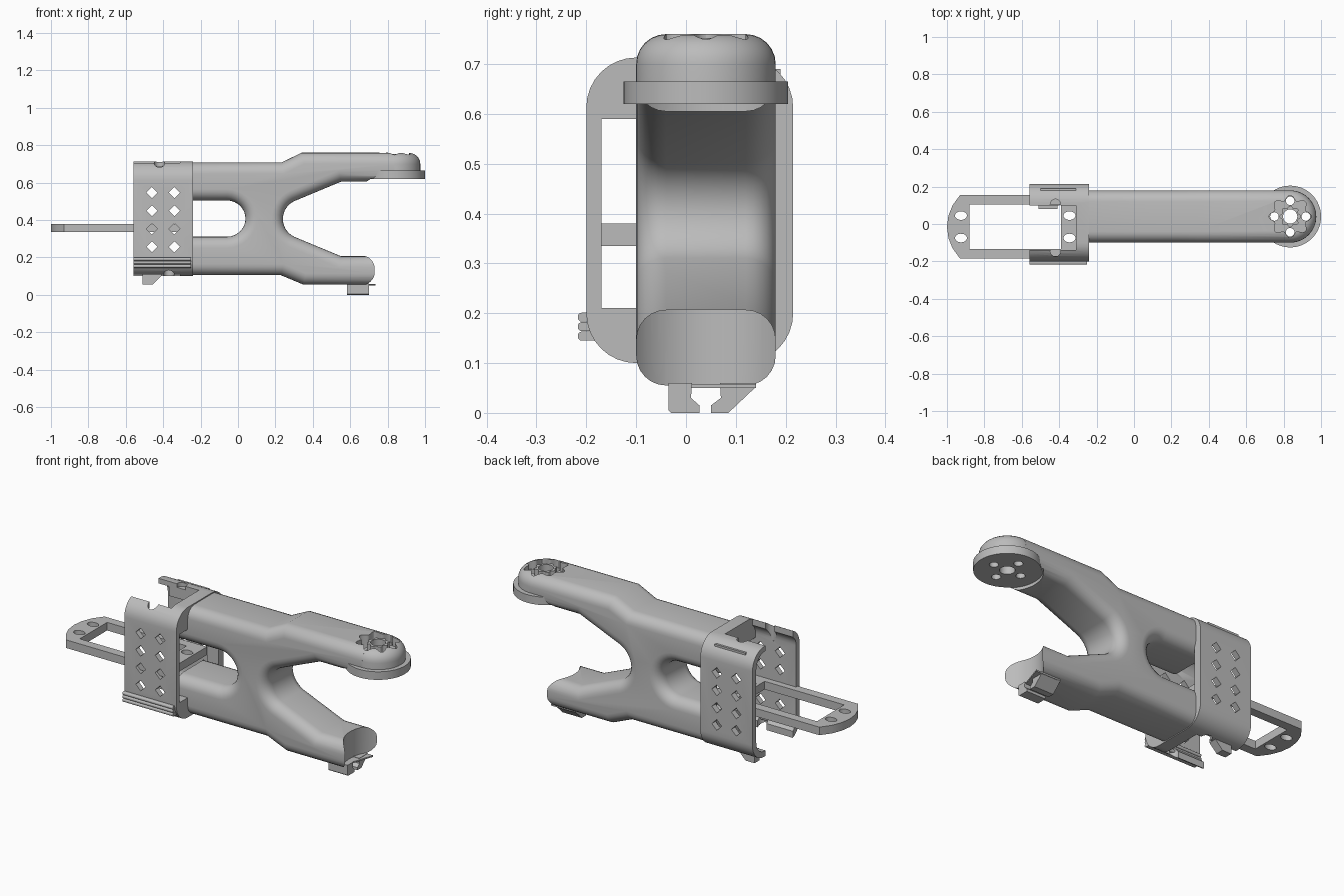
import bpy, bmesh
from math import cos, sin, pi, radians

if "Cube" in bpy.data.objects:
    bpy.data.objects.remove(bpy.data.objects["Cube"])

grey = bpy.data.materials.new("plain grey")
grey.use_nodes = True
colour = (0.5, 0.5, 0.5, 1)
grey.diffuse_color = colour
grey.node_tree.nodes["Principled BSDF"].inputs["Base Color"].default_value = colour


def arc(cx, cy, rx, ry, start, end, steps):
    """Points along an elliptical arc, angles in degrees."""
    angles = [radians(start + (end - start) * i / steps) for i in range(steps + 1)]
    return [(cx + rx * cos(t), cy + ry * sin(t)) for t in angles]


def circle(cx, cy, r, n=48):
    return arc(cx, cy, r, r, 0, 360, n)[:-1]


def rounded_rect(a0, a1, b0, b1, r):
    return (arc(a1 - r, b0 + r, r, r, -90, 0, 8) + arc(a1 - r, b1 - r, r, r, 0, 90, 8)
            + arc(a0 + r, b1 - r, r, r, 90, 180, 8) + arc(a0 + r, b0 + r, r, r, 180, 270, 8))


def box(a0, a1, b0, b1):
    return [(a0, b0), (a1, b0), (a1, b1), (a0, b1)]


def scallop(cx, cy, r, depth, lobes=8):
    pts = []
    for i in range(96):
        t = 2 * pi * i / 96
        d = r + depth * cos(lobes * t)
        pts.append((cx + d * cos(t), cy + d * sin(t)))
    return pts


def prism(name, pts, lo, hi, axis, bevel=0, rule=None):
    """Extrude a flat outline along an axis, rounding the edges the rule picks."""
    place = {"x": lambda p, h: (h, p[0], p[1]),
             "y": lambda p, h: (p[0], h, p[1]),
             "z": lambda p, h: (p[0], p[1], h)}[axis]
    bm = bmesh.new()
    rings = [[bm.verts.new(place(p, h)) for p in pts] for h in (lo, hi)]
    bm.faces.new(rings[0])
    bm.faces.new(rings[1])
    n = len(pts)
    for i in range(n):
        j = (i + 1) % n
        bm.faces.new((rings[0][i], rings[0][j], rings[1][j], rings[1][i]))
    bmesh.ops.recalc_face_normals(bm, faces=bm.faces)
    if bevel:
        edges = [e for e in bm.edges if rule(e.verts[0].co, e.verts[1].co)]
        bmesh.ops.bevel(bm, geom=edges, offset=bevel, segments=6, profile=0.5,
                        affect="EDGES", clamp_overlap=False)
    mesh = bpy.data.meshes.new(name)
    bm.to_mesh(mesh)
    bm.free()
    mesh.materials.append(grey)
    obj = bpy.data.objects.new(name, mesh)
    bpy.context.collection.objects.link(obj)
    return obj


def activate(obj):
    bpy.ops.object.select_all(action="DESELECT")
    obj.select_set(True)
    bpy.context.view_layer.objects.active = obj


def combine(obj, operation, *tool_args):
    """Cut or join a prism, then discard it."""
    tool = prism("helper", *tool_args)
    tool.hide_render = True
    mod = obj.modifiers.new("shape", "BOOLEAN")
    mod.operation, mod.solver, mod.object = operation, "EXACT", tool
    activate(obj)
    bpy.ops.object.modifier_apply(modifier=mod.name)
    bpy.data.objects.remove(tool)


def cut(obj, *args):
    combine(obj, "DIFFERENCE", *args)


HX, HY = 0.835, 0.04      # hub centre
FRONT, BACK = -0.1, 0.18  # body sides

# Forked body with a rounded slot behind and an open V in front
outline = ([(-0.31, 0.105), (0.23, 0.105), (0.35, 0.055), (0.78, 0.055),
            (0.78, 0.207), (0.55, 0.207)]
           + arc(0.345, 0.406, 0.105, 0.105, 245, 115, 14)
           + [(0.55, 0.605), (HX, 0.605), (HX, 0.76), (0.34, 0.76), (0.23, 0.707),
              (-0.31, 0.707), (-0.31, 0.505)]
           + arc(-0.06, 0.408, 0.1, 0.097, 90, -90, 16) + [(-0.31, 0.311)])


def long_edge(a, b):
    at_end = abs(a.x - b.x) < 0.001 and any(abs(a.x - x) < 0.001 for x in (-0.31, 0.78, HX))
    return abs(a.y - b.y) < 0.001 and not at_end


body = prism("forked_body", outline, FRONT, BACK, "y", 0.06, long_edge)

# Domed end of the upper arm
combine(body, "UNION", circle(HX, HY, 0.1396, 64), 0.63, 0.7597, "z", 0.06,
        lambda a, b: a.z > 0.7 and b.z > 0.7)
# Round clearance below the hub, which also scoops the lower arm end
cut(body, circle(HX, HY, 0.175, 64), -0.1, 0.622, "z")
# Scalloped pocket in the top
cut(body, scallop(HX, HY, 0.1, 0.013), 0.71, 0.9, "z")

# Hub flange and the small gear-shaped boss in the pocket
flange = prism("hub_flange", circle(HX, HY, 0.165, 64), 0.62, 0.665, "z")
boss = prism("hub_boss", scallop(HX, HY, 0.052, 0.006), 0.7, 0.752, "z")
for part in (body, flange, boss):
    cut(part, circle(HX, HY, 0.038), 0.5, 0.9, "z")
for part in (body, flange):
    for k in range(4):
        t = k * pi / 2
        cut(part, circle(HX + 0.084 * cos(t), HY + 0.084 * sin(t), 0.023, 24), 0.5, 0.9, "z")

# Open bracket around the rear end
bracket = prism("rear_bracket", rounded_rect(-0.2, 0.215, 0.1, 0.713, 0.1),
                -0.56, -0.24, "x")
cut(bracket, rounded_rect(-0.17, 0.182, 0.13, 0.685, 0.075), -0.7, -0.31, "x")
cut(bracket, box(-0.14, 0.1, 0.0, 0.9), -0.7, -0.311, "x")
cut(bracket, box(-0.17, 0.17, 0.21, 0.59), -0.4, -0.1, "x")
for x in (-0.46, -0.34):
    for z in (0.257, 0.353, 0.45, 0.547):
        cut(bracket, circle(x, z, 0.03, 4), -0.4, 0.4, "y")
for y in (-0.145, 0.105):
    cut(bracket, circle(-0.42, y, 0.028, 24), 0.6, 0.8, "z")
    cut(bracket, circle(-0.37, y, 0.028, 24), 0.0, 0.2, "z")

# Grip ribs on the bracket front
ribs = [prism("grip_rib", rounded_rect(-0.217, -0.16, z - 0.009, z + 0.009, 0.008),
              -0.56, -0.25, "x") for z in (0.154, 0.173, 0.192)]

# Latch and inner rail at the bracket's open edges
latch = prism("bracket_latch", [(-0.51, 0.12), (-0.51, 0.055), (-0.455, 0.055),
                                (-0.41, 0.1), (-0.41, 0.12)], 0.08, 0.125, "y")
rail = prism("bracket_rail", box(0.105, 0.19, 0.63, 0.69), -0.5, -0.31, "x")

# Flat mounting plate with a large window and screw holes
PY = -0.015
plate = prism("mounting_plate",
              [(-0.3, PY - 0.17), (-0.3, PY + 0.17), (-0.93, PY + 0.17)]
              + [(-0.97, PY + 0.115), (-0.992, PY + 0.06), (-1.0, PY),
                 (-0.992, PY - 0.06), (-0.97, PY - 0.115)]
              + [(-0.93, PY - 0.17)], 0.335, 0.38, "z")
cut(plate, box(-0.88, -0.39, PY - 0.12, PY + 0.12), 0.2, 0.5, "z")
for x in (-0.925, -0.345):
    for side in (-1, 1):
        cut(plate, arc(x, PY + side * 0.06, 0.032, 0.023, 0, 345, 23), 0.2, 0.5, "z")

# Two-jaw cable clip under the lower arm, and its thin lip
jaw_front = prism("clip_front_jaw", [(-0.035, 0.005), (-0.03, 0), (0.027, 0), (0.027, 0.015),
                                     (0.01, 0.03), (0.012, 0.06), (-0.035, 0.06)],
                  0.582, 0.7, "x")
jaw_back = prism("clip_back_jaw", [(0.05, 0), (0.085, 0), (0.14, 0.052), (0.14, 0.06),
                                   (0.068, 0.06), (0.07, 0.03), (0.05, 0.015)],
                 0.582, 0.7, "x")
lip = prism("clip_lip", [(0.6, -0.03), (0.68, -0.03), (0.735, 0.14), (0.6, 0.14)],
            0.05, 0.058, "z")

for part in [body, flange, boss, bracket, latch, rail, plate, jaw_front, jaw_back, lip] + ribs:
    activate(part)
    bpy.ops.object.shade_smooth_by_angle(angle=radians(30))
